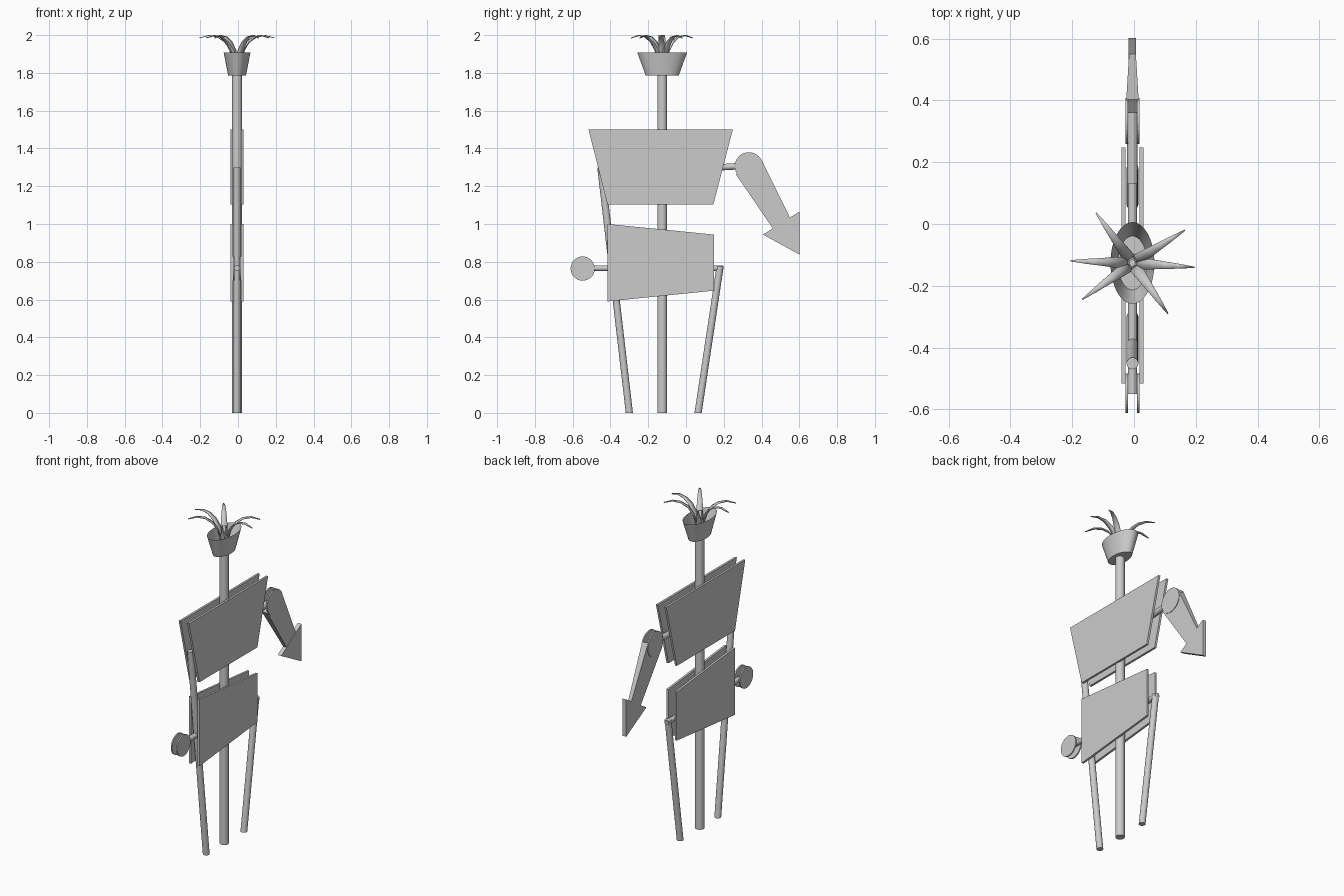
import bpy, bmesh, math
from mathutils import Vector

cube = bpy.data.objects.get("Cube")
if cube:
    bpy.data.objects.remove(cube, do_unlink=True)

grey = bpy.data.materials.new("plain_grey")
grey.use_nodes = True
GREY = (0.6, 0.6, 0.6, 1)
grey.diffuse_color = GREY
grey.node_tree.nodes["Principled BSDF"].inputs["Base Color"].default_value = GREY

X = -0.005          # middle plane of the figure
POLE_Y = -0.126


def finish(bm, name, smooth=False):
    bmesh.ops.recalc_face_normals(bm, faces=bm.faces)
    mesh = bpy.data.meshes.new(name)
    bm.to_mesh(mesh)
    bm.free()
    mesh.materials.append(grey)
    ob = bpy.data.objects.new(name, mesh)
    bpy.context.collection.objects.link(ob)
    if smooth:
        bpy.ops.object.select_all(action='DESELECT')
        ob.select_set(True)
        bpy.context.view_layer.objects.active = ob
        bpy.ops.object.shade_smooth_by_angle(angle=math.radians(35))
    return ob


def slab(name, outline, x0, x1):
    """Side outline of (y, z) points, extruded from x0 to x1."""
    bm = bmesh.new()
    face = bm.faces.new([bm.verts.new((x0, y, z)) for y, z in outline])
    out = bmesh.ops.extrude_face_region(bm, geom=[face])["geom"]
    verts = [g for g in out if isinstance(g, bmesh.types.BMVert)]
    bmesh.ops.translate(bm, verts=verts, vec=(x1 - x0, 0, 0))
    return finish(bm, name)


def plate_pair(name, outline, outer, thick):
    """Two matching plates, one on each side of the middle plane."""
    slab(name + "_left", outline, X + outer - thick, X + outer)
    slab(name + "_right", outline, X - outer, X - outer + thick)


def circle(y, z, r, n=32):
    return [(y + r * math.cos(math.tau * i / n), z + r * math.sin(math.tau * i / n))
            for i in range(n)]


def rod(name, a, b, r):
    """Round rod between two (y, z) points; upright rods get level ends."""
    a, b = Vector((X, *a)), Vector((X, *b))
    d = b - a
    upright = abs(d.z) > abs(d.y)
    bm = bmesh.new()
    rings = []
    for p in (a, b):
        ring = []
        for i in range(24):
            t = math.tau * i / 24
            u, v = r * math.cos(t), r * math.sin(t)
            ring.append(bm.verts.new(p + Vector((u, v, 0) if upright else (u, 0, v))))
        rings.append(ring)
        bm.faces.new(ring)
    for i in range(24):
        j = (i + 1) % 24
        bm.faces.new((rings[0][i], rings[0][j], rings[1][j], rings[1][i]))
    return finish(bm, name, True)


# Central pole and thin limbs
rod("center_pole", (POLE_Y, 0), (POLE_Y, 1.79), 0.026)
rod("long_front_rod", (-0.451, 1.3), (-0.3, 0), 0.019)
rod("back_leg", (0.181, 0.778), (0.064, 0), 0.019)
rod("hip_rod", (-0.55, 0.766), (0.195, 0.766), 0.015)
rod("shoulder_rod", (0.13, 1.297), (0.36, 1.311), 0.017)

# Body plates
plate_pair("torso_plate", [(-0.516, 1.5), (0.248, 1.5), (0.145, 1.104), (-0.416, 1.104)],
           0.035, 0.013)
plate_pair("hip_plate", [(-0.415, 1.0), (0.147, 0.944), (0.147, 0.647), (-0.415, 0.59)],
           0.035, 0.013)

# Round knobs
plate_pair("hand_disc", circle(-0.547, 0.764, 0.064), 0.022, 0.008)
plate_pair("shoulder_disc", circle(0.333, 1.305, 0.075), 0.022, 0.008)

# Arm, thinner toward its arrow-shaped hand
arm = slab("arm", [(0.264, 1.263), (0.33, 1.28), (0.402, 1.336), (0.55, 1.034), (0.46, 0.976)],
           X - 0.02, X + 0.02)
for v in arm.data.vertices:
    if v.co.z < 1.1:
        v.co.x = X + (v.co.x - X) * 0.55
slab("arrow_hand", [(0.46, 0.976), (0.407, 0.944), (0.602, 0.838), (0.602, 1.066), (0.55, 1.034)],
     X - 0.012, X + 0.012)

# Open oval head cup
bm = bmesh.new()
N = 48
low, high = [], []
for ring, rx, ry, z in ((low, 0.047, 0.087, 1.785), (high, 0.071, 0.132, 1.908)):
    for i in range(N):
        t = math.tau * i / N
        ring.append(bm.verts.new((X + rx * math.cos(t), POLE_Y + ry * math.sin(t), z)))
for i in range(N):
    j = (i + 1) % N
    bm.faces.new((low[i], low[j], high[j], high[i]))
bm.faces.new(low)
finish(bm, "head_cup", True)

# Curved hair blades: (distance out, height, half width)
BLADE = [(0.012, 1.8, 0.018), (0.018, 1.87, 0.02), (0.035, 1.92, 0.019), (0.065, 1.963, 0.016),
         (0.105, 1.99, 0.012), (0.15, 1.998, 0.008), (0.2, 1.985, 0.002)]
for n, angle in enumerate((-4, 32, 126, 178, 216, 305)):
    a = math.radians(angle)
    out, side = Vector((math.cos(a), math.sin(a), 0)), Vector((-math.sin(a), math.cos(a), 0))
    bm = bmesh.new()
    rows = []
    for r, z, w in BLADE:
        c = Vector((X, POLE_Y, z)) + out * r
        rows.append([bm.verts.new(c + side * w), bm.verts.new(c - side * w)])
    for p, q in zip(rows, rows[1:]):
        bm.faces.new((p[0], p[1], q[1], q[0]))
    blade = finish(bm, f"hair_blade_{n + 1}", True)
    mod = blade.modifiers.new("thickness", 'SOLIDIFY')
    mod.thickness = 0.004
    mod.offset = 0
